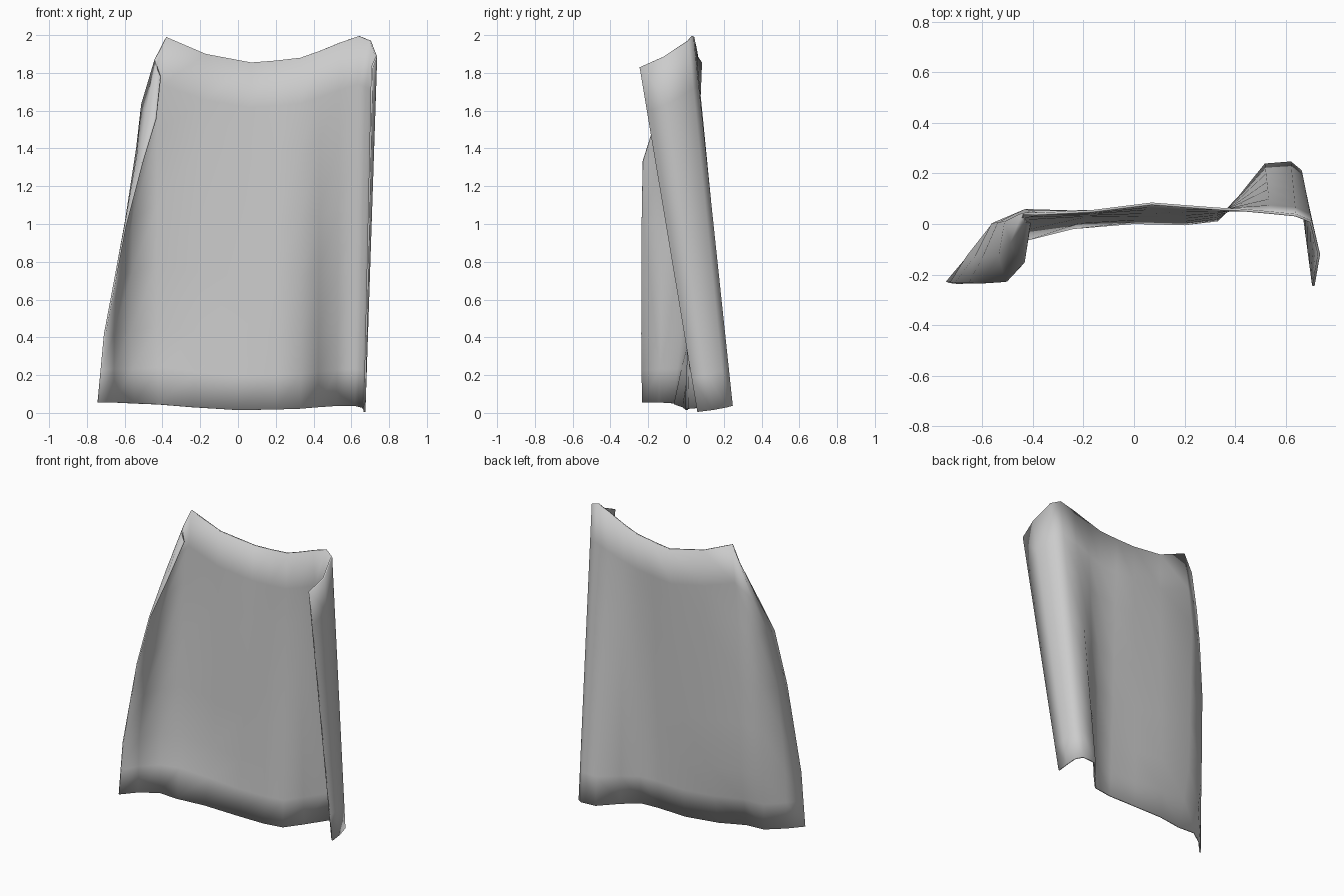
import bpy
from mathutils import Vector

cube = bpy.data.objects.get("Cube")
if cube:
    bpy.data.objects.remove(cube, do_unlink=True)

# Share of the drop, from hem to top edge, at which each cross row sits
ROW_SHARES = (0, 0.1, 0.21, 0.38, 0.54, 0.74, 0.87, 1)

# Side flap that curls forward, given as strands running from hem to top
free_edge = [(-.74, -.23, .055), (-.705, -.235, .42), (-.585, -.235, 1.05),
             (-.47, -.225, 1.46), (-.4, -.08, 1.66), (-.41, 0, 1.78)]
flap_middle = [(-.66, -.14, .055), (-.66, -.13, .42), (-.59, -.13, 1.05),
               (-.51, -.12, 1.48), (-.47, -.04, 1.68), (-.43, .01, 1.83)]
flap_fold = [(-.55, -.06, .05), (-.57, -.02, .42), (-.56, 0, 1.05),
             (-.53, .005, 1.48), (-.5, .01, 1.69), (-.44, .04, 1.87)]
fold_inner = [(-.42, -.06, .045), (-.43, .02, .42), (-.43, .055, 1.5), (-.38, .04, 1.99)]

# Hanging middle panel
panel = [
    [(-.24, -.015, .03), (-.2, .03, .42), (-.17, .05, 1.9)],
    [(0, .005, .015), (.07, .08, 1.855)],
    [(.2, 0, .018), (.2, .07, 1.865)],
    [(.33, .015, .022), (.33, .06, 1.88)],
]

# Opposite side: a pleat swinging back at the hem, then a flap turned forward on top
pleat = [
    [(.42, .11, .03), (.43, .055, 1.915)],
    [(.52, .235, .037), (.54, .045, 1.96)],
    [(.62, .243, .037), (.64, .035, 1.995)],
    [(.66, .21, .028), (.7, .01, 1.97)],
    [(.67, .14, .015), (.732, -.12, 1.885)],
    [(.67, .06, .005), (.71, -.245, 1.83)],
]


def point_on_strand(strand, share):
    """Find the point at a share of the strand's height."""
    height = strand[0][2] + share * (strand[-1][2] - strand[0][2])
    for low, high in zip(strand, strand[1:]):
        if height <= high[2] + 1e-6:
            blend = (height - low[2]) / (high[2] - low[2])
            return Vector(low).lerp(Vector(high), blend)
    return Vector(strand[-1])


def weave(name, strands, shares):
    """Join neighbouring strands into one sheet of quads."""
    verts = [point_on_strand(s, share) for s in strands for share in shares]
    count = len(shares)
    faces = []
    for column in range(len(strands) - 1):
        for row in range(count - 1):
            corner = column * count + row
            faces.append((corner, corner + count, corner + count + 1, corner + 1))
    mesh = bpy.data.meshes.new(name)
    mesh.from_pydata(verts, [], faces)
    mesh.update()
    sheet = bpy.data.objects.new(name, mesh)
    bpy.context.collection.objects.link(sheet)
    return sheet


def flat_material(name, color):
    material = bpy.data.materials.new(name)
    material.use_nodes = True
    material.diffuse_color = color
    material.node_tree.nodes["Principled BSDF"].inputs["Base Color"].default_value = color
    return material


# Cloth sheet with a thin, softly shaded hem
strands = [free_edge, flap_middle, flap_fold, fold_inner] + panel + pleat
cloth = weave("hanging_cloth", strands, ROW_SHARES)
cloth.data.materials.append(flat_material("light_grey_cloth", (0.6, 0.6, 0.6, 1)))
cloth.data.polygons.foreach_set("use_smooth", [True] * len(cloth.data.polygons))
thickness = cloth.modifiers.new("cloth_thickness", "SOLIDIFY")
thickness.thickness = 0.01
thickness.offset = 0
